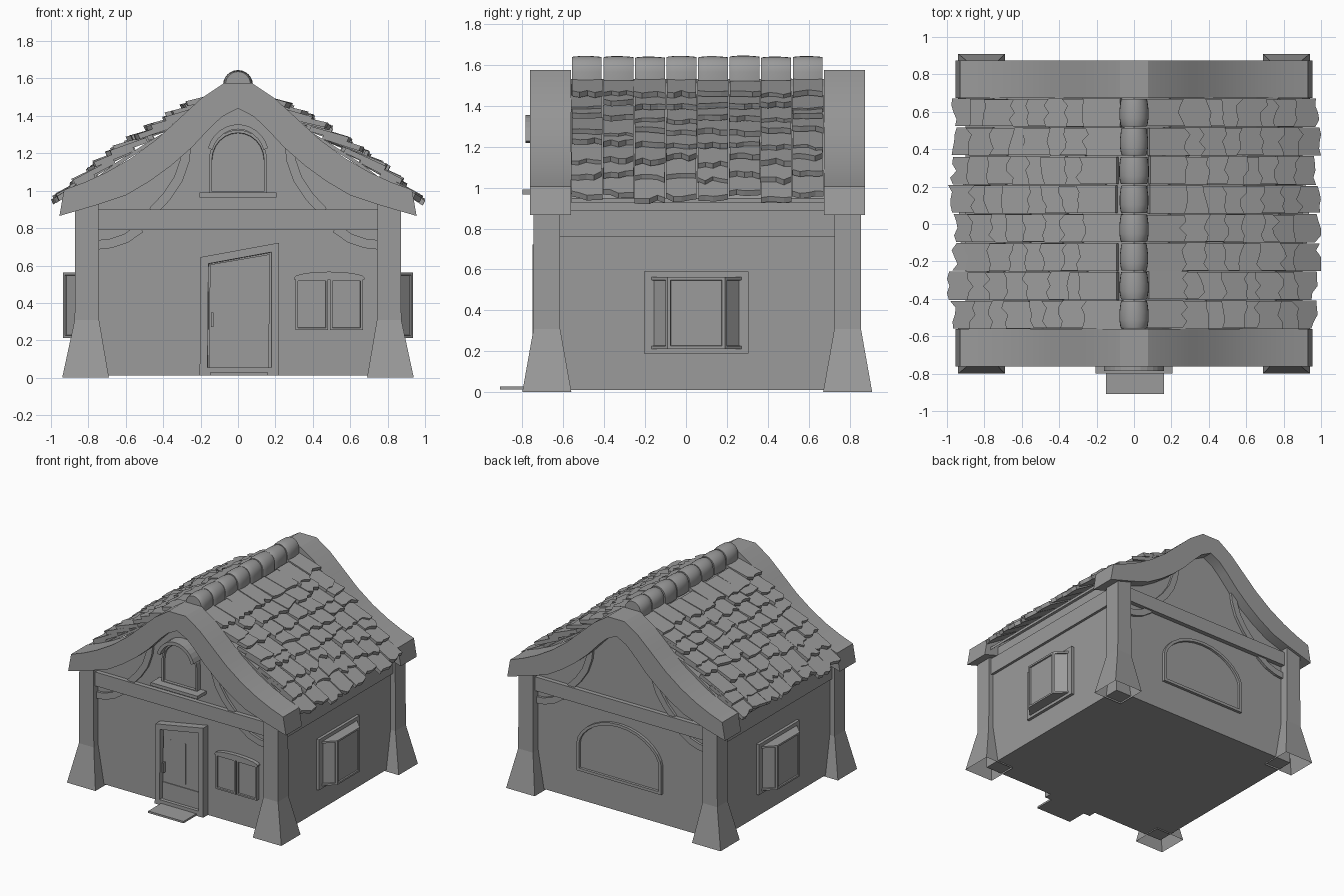
import bpy, bmesh, math, random
from mathutils import Vector

random.seed(4)
if "Cube" in bpy.data.objects:
    bpy.data.objects.remove(bpy.data.objects["Cube"], do_unlink=True)

grey = bpy.data.materials.new("plain grey")
grey.use_nodes = True
grey.diffuse_color = (0.33, 0.33, 0.33, 1)
grey.node_tree.nodes["Principled BSDF"].inputs["Base Color"].default_value = grey.diffuse_color


def finish(name, bm, smooth=False):
    bmesh.ops.recalc_face_normals(bm, faces=bm.faces)
    mesh = bpy.data.meshes.new(name)
    bm.to_mesh(mesh)
    bm.free()
    ob = bpy.data.objects.new(name, mesh)
    mesh.materials.append(grey)
    bpy.context.collection.objects.link(ob)
    if smooth:
        bpy.ops.object.select_all(action='DESELECT')
        ob.select_set(True)
        bpy.context.view_layer.objects.active = ob
        bpy.ops.object.shade_smooth_by_angle(angle=math.radians(25))


def loft(bm, rings, capped=True):
    """Skin closed rings of points and cap both ends; returns the side faces and the caps."""
    vs = [[bm.verts.new(p) for p in ring] for ring in rings]
    n = len(vs[0])
    sides = [bm.faces.new((a[i], a[(i + 1) % n], b[(i + 1) % n], b[i]))
             for a, b in zip(vs, vs[1:]) for i in range(n)]
    caps = [bm.faces.new(vs[0][::-1]), bm.faces.new(vs[-1])] if capped else []
    return sides, caps


def sink(bm, face, rim, depth):
    """Flat rim around a panel pushed in behind steep walls."""
    for t in (rim, 0.002):
        bmesh.ops.inset_region(bm, faces=[face], thickness=t, use_even_offset=True)
    bmesh.ops.translate(bm, verts=face.verts, vec=face.normal * -depth)


def place(axis, p, d):
    return {'x': (d, p[0], p[1]), 'y': (p[0], d, p[1]), 'z': (p[0], p[1], d)}[axis]


def prism(name, pts, axis, lo, hi, rim=0, depth=0, smooth=False):
    """Extrude an outline from lo to hi; the hi cap may get a sunk panel."""
    bm = bmesh.new()
    _, caps = loft(bm, [[place(axis, p, d) for p in pts] for d in (lo, hi)])
    if rim:
        bmesh.ops.recalc_face_normals(bm, faces=bm.faces)
        sink(bm, caps[1], rim, depth)
    finish(name, bm, smooth)


def rect(a, b, c, d):
    return [(a, c), (b, c), (b, d), (a, d)]


def ribbon(path, w):
    """Outline of constant width around an open path."""
    left, right = [], []
    for i, p in enumerate(path):
        t = Vector(path[min(i + 1, len(path) - 1)]) - Vector(path[max(i - 1, 0)])
        n = Vector((-t.y, t.x)).normalized() * w / 2
        left.append(Vector(p) + n)
        right.append(Vector(p) - n)
    return left + right[::-1]


def mirrored(half):
    return half + [(-x, z) for x, z in reversed(half) if x > 0]


def arch(cx, w, base, spring, top, n=12, power=1.0):
    arc = [(cx + w * math.cos(math.pi * i / n),
            spring + (top - spring) * math.sin(math.pi * i / n) ** power) for i in range(n + 1)]
    return [(cx + w, base)] + arc + [(cx - w, base)]


def curve(points, x):
    for (a, za), (b, zb) in zip(points, points[1:]):
        if x <= b:
            return za + (zb - za) * (x - a) / (b - a)
    return points[-1][1]


FRONT, BACK, WALL_X, MID = -0.69, 0.79, 0.83, 0.055

# Walls with gables
gable = [(0.745, 0.98), (0.6, 1.0), (0.47, 1.09), (0.28, 1.25), (0.15, 1.38), (0.06, 1.45)]
prism("walls", mirrored([(WALL_X, 0.012), (WALL_X, 0.97)] + gable), 'y', FRONT, BACK)

# Curved gable boards at both ends
outer = [(0.955, 0.865), (0.93, 1.005), (0.82, 1.045), (0.7, 1.1), (0.57, 1.175), (0.435, 1.275),
         (0.31, 1.39), (0.195, 1.495), (0.075, 1.575)]
inner = [(0.75, 0.925), (0.6, 0.975), (0.47, 1.052), (0.36, 1.132), (0.25, 1.228),
         (0.15, 1.335), (0.085, 1.396), (0, 1.44)]
outline = mirrored(outer) + [(-x, z) for x, z in mirrored(inner)]
for name, lo, hi in (("front_gable_board", -0.763, -0.562), ("back_gable_board", 0.675, 0.875)):
    prism(name, outline, 'y', lo, hi, smooth=True)

# Flared corner posts, open underneath
for sx in (1, -1):
    for sy in (1, -1):
        bm = bmesh.new()
        loft(bm, [[(sx * x, MID + sy * y, z) for x, y in rect(a, b, c, d)]
                  for z, a, b, c, d in ((0, 0.69, 0.94, 0.615, 0.855),
                                        (0.31, 0.743, 0.873, 0.67, 0.8),
                                        (0.94, 0.745, 0.87, 0.67, 0.8))], capped=False)
        finish("corner_post", bm)

# Tie beams, braces and side beams
low_brace = [(0.76, 0.71), (0.68, 0.718), (0.6, 0.745), (0.52, 0.8)]
high_brace = [(0.272, 1.26), (0.285, 1.16), (0.32, 1.06), (0.38, 0.97), (0.455, 0.89)]
for side, y, out in (("front", FRONT, -1), ("back", BACK, 1)):
    prism(side + "_tie_beam", rect(-0.76, 0.76, 0.79, 0.9), 'y', y - out * 0.02, y + out * 0.035)
    for s in (1, -1):
        for part, path in (("lower", low_brace), ("gable", high_brace)):
            prism(f"{side}_{part}_brace", ribbon([(s * x, z) for x, z in path], 0.05),
                  'y', y - out * 0.02, y + out * 0.02)
for s in (1, -1):
    prism("side_beam", rect(-0.65, 0.75, 0.76, 0.89), 'x', s * 0.8, s * 0.85)

# Bay windows on both sides
for s in (1, -1):
    prism("bay_surround", rect(-0.205, 0.305, 0.19, 0.59), 'x', s * 0.8, s * 0.853)
    bm = bmesh.new()
    plan = [(s * 0.84, -0.182), (s * 0.935, -0.09), (s * 0.935, 0.19), (s * 0.84, 0.285)]
    sides, _ = loft(bm, [[(x, y, z) for x, y in plan] for z in (0.212, 0.562)])
    bmesh.ops.recalc_face_normals(bm, faces=bm.faces)
    for f in sides[:3]:
        sink(bm, f, 0.014, 0.01)
    finish("bay_window", bm)

# Door: crooked frame, leaf, battens, handle and doorstep
prism("door_frame", [(-0.205, 0.012), (0.22, 0.012), (0.22, 0.722), (-0.2, 0.645)],
      'y', FRONT + 0.02, FRONT - 0.06, 0.042, 0.04)
prism("door_leaf", [(-0.155, 0.02), (0.165, 0.02), (0.17, 0.66), (-0.15, 0.605)],
      'y', FRONT, FRONT - 0.03)
for x in (-0.085, 0.045):
    prism("door_batten", rect(x - 0.003, x + 0.003, 0.22, 0.54), 'y', FRONT - 0.02, FRONT - 0.035)
prism("door_rail", rect(-0.155, 0.165, 0.02, 0.19), 'y', FRONT - 0.02, FRONT - 0.036)
prism("door_handle", rect(-0.145, -0.132, 0.27, 0.35), 'y', FRONT - 0.02, FRONT - 0.055)
prism("doorstep", rect(-0.15, 0.16, -0.91, -0.68), 'z', 0.013, 0.028)

# Small front shutters under an arched cap
for a, b in ((0.308, 0.482), (0.492, 0.667)):
    prism("front_shutter", rect(a, b, 0.255, 0.53), 'y', FRONT + 0.02, FRONT - 0.03, 0.012, 0.012)
prism("shutter_cap", arch(0.487, 0.188, 0.525, 0.535, 0.567, 10), 'y', FRONT + 0.02, FRONT - 0.032)

# Arched gable window with hood and sill
prism("gable_window", arch(0, 0.155, 0.98, 1.165, 1.325), 'y', FRONT + 0.02, FRONT - 0.045, 0.015, 0.02)
hood = [(0.157 * math.cos(a), 1.17 + 0.172 * math.sin(a))
        for a in (math.pi * (0.1 + 0.8 * i / 12) for i in range(13))]
prism("gable_window_hood", ribbon(hood, 0.026), 'y', FRONT + 0.02, FRONT - 0.095)
prism("gable_window_sill", rect(-0.205, 0.205, 0.965, 0.99), 'y', FRONT + 0.02, FRONT - 0.11)

# Wide arched window in the back wall
prism("back_window", arch(0.02, 0.37, 0.25, 0.48, 0.71, 14, 1.2), 'y', BACK - 0.02, BACK + 0.022, 0.022, 0.016)

# Roof deck
slope = [(0, 1.53), (0.08, 1.495), (0.2, 1.42), (0.33, 1.348), (0.485, 1.258), (0.655, 1.148),
         (0.77, 1.06), (0.98, 0.875)]
top = mirrored([(0.9, curve(slope, 0.9))] + slope[-2::-1])
prism("roof_deck", top + [(x, z - 0.022) for x, z in reversed(top)], 'y', -0.56, 0.68)

# Ragged overlapping roof tiles
COLS, Y0, Y1 = 8, -0.562, 0.672
pitch = (Y1 - Y0) / COLS
bm = bmesh.new()
for s in (1, -1):
    for row in range(8):
        for col in range(COLS):
            tip = 0.965 - row * 0.1 + random.uniform(-0.022, 0.022)
            head = tip - 0.2
            lift = 0.056 + random.uniform(-0.01, 0.012)
            a = Y0 + col * pitch + random.uniform(0, 0.006)
            b = Y0 + (col + 1) * pitch - random.uniform(0, 0.006)
            za, zb = curve(slope, head) - 0.002, curve(slope, tip) + lift
            edge = [(min(tip + random.uniform(-0.02, 0.02), 0.988), a + (b - a) * k / 4) for k in range(5)]
            plan = [(head, a)] + edge + [(head, b)]
            base = [Vector((s * x, y, za + (zb - za) * (x - head) / (tip - head))) for x, y in plan]
            loft(bm, [base, [p + Vector((s * 0.012, 0, 0.026)) for p in base]])
finish("roof_tiles", bm)

# Barrel-shaped ridge tiles
bm = bmesh.new()
for col in range(COLS):
    a = Y0 + col * pitch + 0.004
    r0 = 0.077 + random.uniform(-0.003, 0.004)
    rings = []
    for t, f in ((0, 0.86), (0.06, 0.93), (0.3, 1), (0.6, 1), (0.9, 0.93), (1, 0.88)):
        ring = [(r0 * f * math.cos(w), a + t * (pitch - 0.008), 1.565 + r0 * (0.4 + 0.6 * f) * math.sin(w))
                for w in (math.pi * i / 12 for i in range(13))]
        rings.append([(ring[0][0], ring[0][1], 1.51)] + ring + [(ring[-1][0], ring[-1][1], 1.51)])
    loft(bm, rings)
finish("ridge_tiles", bm, True)
